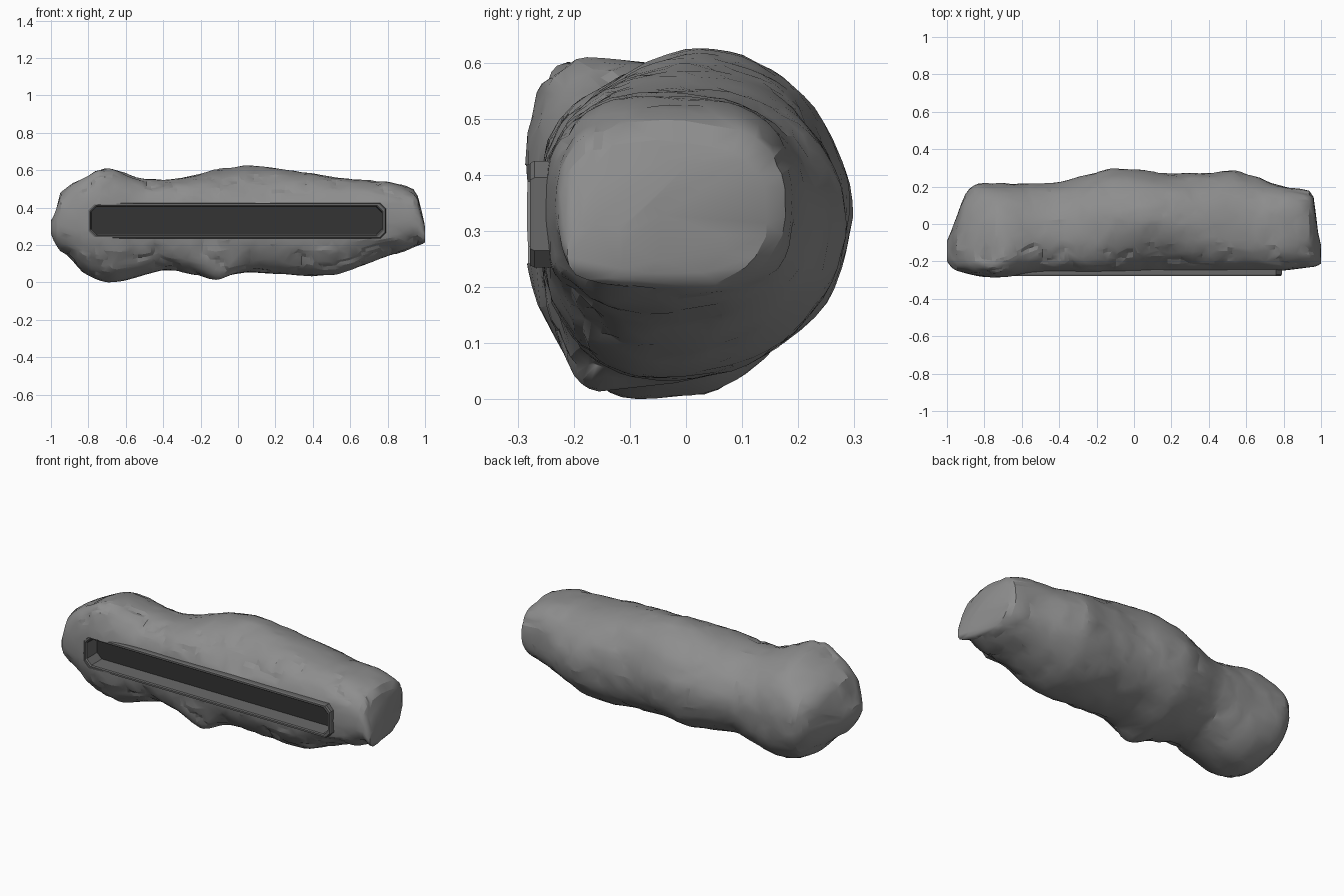
import bpy, bmesh, math
from mathutils import Vector, noise

if "Cube" in bpy.data.objects:
    bpy.data.objects.remove(bpy.data.objects["Cube"])

# Profile stations: x, front y, back y, ridge y, bottom z, top z
STATIONS = [
    (-1.00, -0.20, -0.09, -0.14, 0.25, 0.33), (-0.975, -0.235, -0.03, -0.14, 0.205, 0.38),
    (-0.95, -0.25, 0.03, -0.14, 0.175, 0.475), (-0.90, -0.265, 0.18, -0.15, 0.135, 0.515),
    (-0.83, -0.28, 0.222, -0.17, 0.05, 0.56), (-0.74, -0.292, 0.222, -0.17, 0.005, 0.612),
    (-0.66, -0.284, 0.22, -0.14, -0.004, 0.606), (-0.55, -0.265, 0.217, -0.07, 0.022, 0.562),
    (-0.40, -0.26, 0.222, -0.05, 0.068, 0.547), (-0.30, -0.262, 0.25, -0.03, 0.055, 0.557),
    (-0.12, -0.262, 0.298, 0.02, 0.013, 0.605), (0.04, -0.262, 0.29, 0.02, 0.053, 0.626),
    (0.20, -0.26, 0.27, 0.02, 0.043, 0.614), (0.40, -0.258, 0.277, -0.01, 0.03, 0.582),
    (0.54, -0.258, 0.29, -0.02, 0.043, 0.559), (0.65, -0.256, 0.255, -0.03, 0.083, 0.547),
    (0.78, -0.252, 0.205, -0.04, 0.135, 0.544), (0.88, -0.24, 0.187, -0.04, 0.163, 0.527),
    (0.94, -0.233, 0.175, -0.04, 0.187, 0.495), (0.963, -0.23, 0.14, -0.05, 0.198, 0.455),
    (0.98, -0.225, -0.02, -0.12, 0.203, 0.39), (1.00, -0.212, -0.11, -0.165, 0.213, 0.31),
]
RING = 64


def station(x):
    for a, b in zip(STATIONS, STATIONS[1:]):
        if x <= b[0] + 1e-6:
            t = (x - a[0]) / (b[0] - a[0])
            return [p + (q - p) * t for p, q in zip(a, b)]
    return list(STATIONS[-1])


def ramp(a, b, x):
    t = min(1, max(0, (x - a) / (b - a)))
    return t * t * (3 - 2 * t)


def bump(x, centre, width):
    return math.exp(-((x - centre) / width) ** 2)


def ring_points(x):
    _, yf, yb, top_y, z0, z1 = station(x)
    left, right = ramp(-0.45, -0.7, x), ramp(0.6, 0.85, x)
    ends = ramp(0.9, 0.97, abs(x))
    low_y = -0.05 - 0.02 * left - 0.10 * bump(x, -0.1, 0.14)
    low_y += (top_y - low_y) * ends
    zc = z0 + (z1 - z0) * 0.5
    zc += (0.33 - zc) * 0.6 * (1 - ends)
    # squareness of each quarter of the section
    top_front = 2.35 + 0.6 * left - 0.7 * bump(x, 0.1, 0.2) + 0.45 * bump(x, -0.33, 0.12) + 0.25 * right
    top_back = 2.1 - 0.25 * ramp(-0.2, -0.35, x) + 0.2 * left + 0.6 * right
    low_front = 2.25 - 0.2 * left
    low_back = 2.1 + 0.35 * left + 0.4 * right
    pts = []
    for i in range(RING):
        a = 2 * math.pi * i / RING
        c, s = math.cos(a), math.sin(a)
        if s > 0:
            n = top_front if c < 0 else top_back
        else:
            n = low_front if c < 0 else low_back
        yc = top_y + (low_y - top_y) * (0.5 - 0.5 * s)
        y = yc + (yb - yc if c > 0 else yc - yf) * math.copysign(abs(c) ** (2 / n), c)
        z = zc + (z1 - zc if s > 0 else zc - z0) * math.copysign(abs(s) ** (2 / n), s)
        # the stone stays nearly flush beside the slot
        if c < 0 and abs(x) < 0.85 and abs(z - 0.33) < 0.11:
            y = min(y, yf + 0.008)
        pts.append(Vector((x, y, z)))
    return pts


def mesh_object(name, bm, grey):
    bmesh.ops.recalc_face_normals(bm, faces=bm.faces)
    me = bpy.data.meshes.new(name)
    bm.to_mesh(me)
    bm.free()
    ob = bpy.data.objects.new(name, me)
    bpy.context.collection.objects.link(ob)
    m = bpy.data.materials.new(name + "_grey")
    m.diffuse_color = (grey, grey, grey, 1)
    m.use_nodes = True
    m.node_tree.nodes["Principled BSDF"].inputs["Base Color"].default_value = m.diffuse_color
    me.materials.append(m)
    return ob


def loft(bm, loops):
    rows = [[bm.verts.new(p) for p in loop] for loop in loops]
    n = len(rows[0])
    for a, b in zip(rows, rows[1:]):
        for i in range(n):
            bm.faces.new((a[i], a[(i + 1) % n], b[(i + 1) % n], b[i]))
    return rows


# Stone log: lofted rounded sections, smoothed, then roughened
bm = bmesh.new()
xs = [-1, -0.985] + [-0.97 + 1.93 * i / 84 for i in range(85)] + [0.97, 0.985, 1]
rows = loft(bm, [ring_points(x) for x in xs])
for row in (rows[0], rows[-1]):
    bm.faces.new(row)
inner = [v for r in rows[4:-5] for v in r]
for _ in range(4):
    bmesh.ops.smooth_vert(bm, verts=inner, factor=0.4,
                          use_axis_x=False, use_axis_y=True, use_axis_z=True)
bmesh.ops.recalc_face_normals(bm, faces=bm.faces)
bm.normal_update()
for v in bm.verts:
    p = v.co.copy()
    rough = 1.0 if p.y < -0.12 else 0.5
    if p.y < -0.2:
        rough *= 0.2 + 0.8 * ramp(0.09, 0.16, abs(p.z - 0.33))
    d = rough * (0.008 * noise.noise(p * 5) + 0.009 * noise.noise(p * 13 + Vector((3, 1, 7))))
    d -= 0.011 * rough * max(0, 0.12 - abs(noise.noise(p * 7 + Vector((9, 2, 4))))) * 7
    if abs(p.x) > 0.96:
        d *= 0.3
    v.co += v.normal * d
    v.co.x = max(-1, min(1, v.co.x))
rock = mesh_object("stone_log", bm, 0.27)
dec = rock.modifiers.new("facets", 'DECIMATE')
dec.ratio = 0.4


def slot_loop(grow, y, c=0.03):
    x0, x1, z0, z1 = -0.79 - grow, 0.775 + grow, 0.25 - grow, 0.41 + grow
    return [Vector((x, y, z)) for x, z in (
        (x0 + c, z0), (x1 - c, z0), (x1, z0 + c), (x1, z1 - c),
        (x1 - c, z1), (x0 + c, z1), (x0, z1 - c), (x0, z0 + c))]


# Hidden cutter for the slot
bm = bmesh.new()
rows = loft(bm, [slot_loop(0.008, -0.5), slot_loop(0.008, -0.17)])
bm.faces.new(rows[0])
bm.faces.new(rows[1])
cutter = mesh_object("slot_cutter", bm, 0.27)
cutter.hide_render = True
cutter.hide_set(True)
cut = rock.modifiers.new("slot", 'BOOLEAN')
cut.operation = 'DIFFERENCE'
cut.solver = 'EXACT'
cut.object = cutter

# Slot frame: outer skirt, bevelled rim and inner walls
bm = bmesh.new()
loft(bm, [slot_loop(0.015, -0.235), slot_loop(0.015, -0.27), slot_loop(0.011, -0.278),
          slot_loop(0.001, -0.278), slot_loop(-0.004, -0.272), slot_loop(-0.006, -0.18)])
frame = mesh_object("slot_frame", bm, 0.14)

# Dark panel at the back of the slot
bm = bmesh.new()
rows = loft(bm, [slot_loop(0.0, -0.18), slot_loop(0.0, -0.172)])
bm.faces.new(rows[0])
bm.faces.new(rows[1])
panel = mesh_object("slot_back_panel", bm, 0.033)

# Shade the stone smooth with crisp cracks
bpy.ops.object.select_all(action='DESELECT')
bpy.context.view_layer.objects.active = rock
rock.select_set(True)
bpy.ops.object.shade_smooth_by_angle(angle=math.radians(12))
